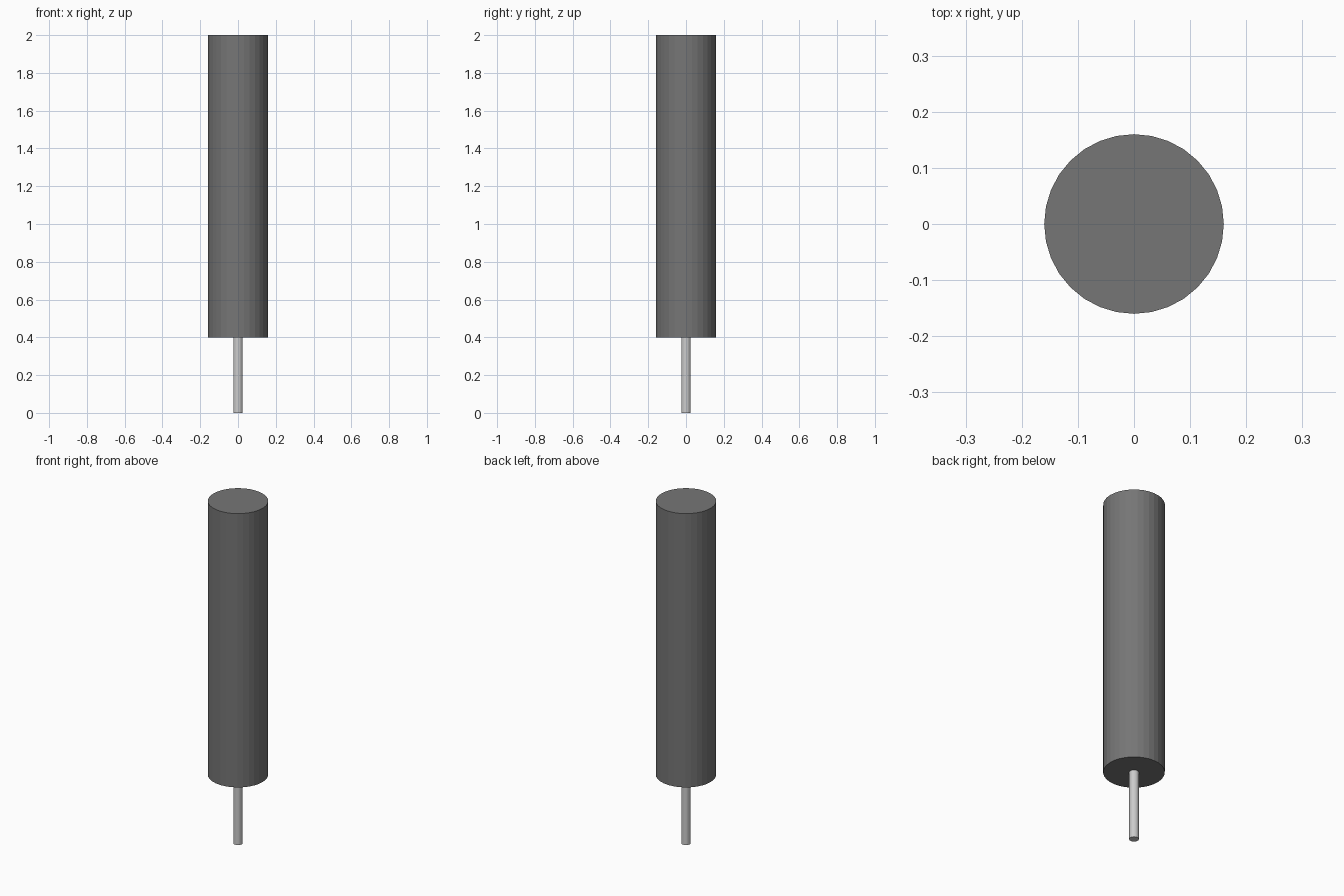
import bpy

if "Cube" in bpy.data.objects:
    bpy.data.objects.remove(bpy.data.objects["Cube"])


def cylinder(name, radius, z0, z1, sides, color=None):
    bpy.ops.mesh.primitive_cylinder_add(vertices=sides, radius=radius, depth=z1 - z0,
                                        location=(0, 0, (z0 + z1) / 2))
    obj = bpy.context.object
    obj.name = name
    if color:
        mat = bpy.data.materials.new(name + "_material")
        mat.diffuse_color = color
        mat.use_nodes = True
        mat.node_tree.nodes["Principled BSDF"].inputs["Base Color"].default_value = mat.diffuse_color
        obj.data.materials.append(mat)
    return obj


# Thick dark body
cylinder("body", 0.16, 0.4, 2.0, 32, (0.18, 0.18, 0.18, 1))

# Thin light pin under the body
cylinder("pin", 0.025, 0.0, 0.4, 32)
